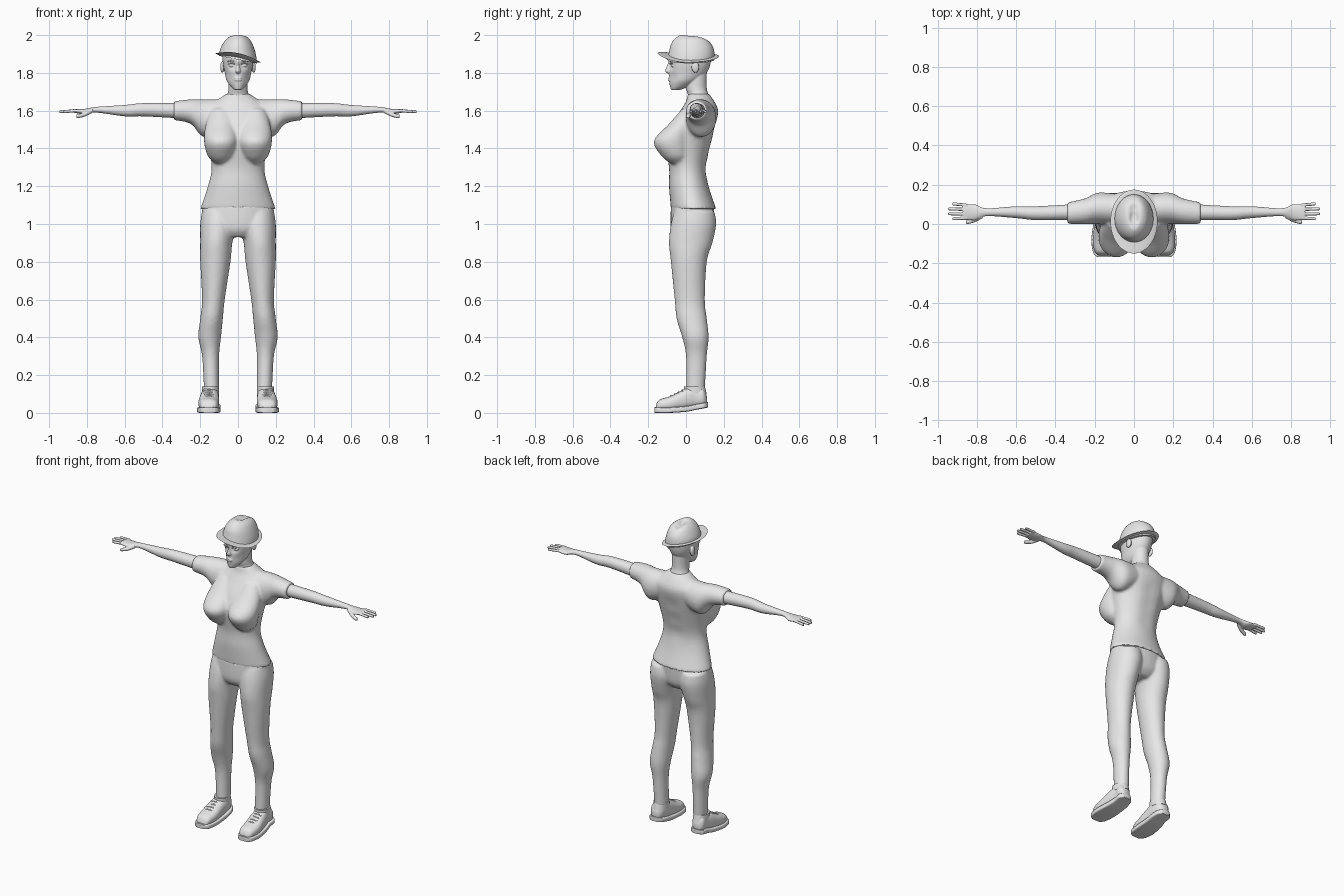
import bpy, bmesh, math
from mathutils import Vector

cube = bpy.data.objects.get("Cube")
if cube:
    bpy.data.objects.remove(cube)

grey = bpy.data.materials.new("plain_grey")
grey.use_nodes = True
grey.diffuse_color = (.8, .8, .8, 1)
grey.node_tree.nodes["Principled BSDF"].inputs["Base Color"].default_value = grey.diffuse_color


def blend(before, start, end, after, t):
    """Smooth interpolation between the rows start and end."""
    row = []
    for a, b, c, d in zip(before, start, end, after):
        leave, arrive = (c - a) / 2, (d - b) / 2
        ease = t * t * (3 - 2 * t)
        bend = t * (1 - t) * (leave * (1 - t) - arrive * t)
        row.append(b + (c - b) * ease + bend)
    return row


def loft(bm, axis, rows, sides=32, steps=5, power=2):
    """Skin rounded sections. Row: position on axis, then low and high bounds on the
    two other axes; a row of four has one half width for a symmetric first pair."""
    rows = [(row[0], -row[1], *row[1:]) if len(row) == 4 else row for row in rows]
    padded = [rows[0], *rows, rows[-1]]
    sections = []
    for before, start, end, after in zip(padded, rows, rows[1:], padded[3:]):
        sections += [blend(before, start, end, after, k / steps) for k in range(steps)]
    sections.append(rows[-1])
    rings, made = [], []
    for position, left, right, low, high in sections:
        ring = []
        for k in range(sides):
            angle = math.tau * k / sides
            c, s = math.cos(angle), math.sin(angle)
            u = math.copysign(abs(c) ** (2 / power), c)
            v = math.copysign(abs(s) ** (2 / power), s)
            point = [(left + right + u * (right - left)) / 2, (low + high + v * (high - low)) / 2]
            point.insert(axis, position)
            ring.append(bm.verts.new(point))
        rings.append(ring)
        made += ring
    for lower, upper in zip(rings, rings[1:]):
        for k in range(sides):
            j = (k + 1) % sides
            bm.faces.new((lower[k], lower[j], upper[j], upper[k]))
    bm.faces.new(rings[0])
    bm.faces.new(rings[-1])
    return made


def tube(bm, points, radius):
    """Round sideways limb through a few points, narrowed at its tip."""
    rows = []
    for x, y, z in points:
        rows.append((x, y - radius, y + radius, z - radius, z + radius))
    tip, half = points[-1], radius / 2
    rows.append((tip[0] + half, tip[1] - half, tip[1] + half, tip[2] - half, tip[2] + half))
    return loft(bm, 0, rows, sides=12, steps=3)


def push(verts, centre, radius, offset):
    """Soft sculpting push around a point."""
    for v in verts:
        distance = (v.co - Vector(centre)).length / radius
        v.co += Vector(offset) * math.exp(-distance * distance)


def ball(bm, centre, size):
    made = bmesh.ops.create_uvsphere(bm, u_segments=20, v_segments=12, radius=1)["verts"]
    for v in made:
        v.co = Vector(c + s * unit for c, s, unit in zip(centre, size, v.co))


def flip(verts, side):
    for v in verts:
        v.co.x *= side


def finish(name, bm, side=1, voxel=0, relax=0):
    """Turn the bmesh into an object, optionally fused into one skin."""
    flip(bm.verts, side)
    bmesh.ops.recalc_face_normals(bm, faces=bm.faces)
    mesh = bpy.data.meshes.new(name)
    bm.to_mesh(mesh)
    bm.free()
    mesh.materials.append(grey)
    mesh.shade_smooth()
    mesh.set_sharp_from_angle(angle=math.radians(50))
    obj = bpy.data.objects.new(name, mesh)
    bpy.context.collection.objects.link(obj)
    if voxel:
        fuse = obj.modifiers.new("fuse", 'REMESH')
        fuse.mode = 'VOXEL'
        fuse.voxel_size = voxel
        fuse.use_smooth_shade = True
        soften = obj.modifiers.new("soften", 'SMOOTH')
        soften.factor = .5
        soften.iterations = relax


# Shirt: torso with a spine groove, bust and short sleeves
bm = bmesh.new()
torso = loft(bm, 2, [
    (1.08, .2, -.08, .16), (1.2, .16, -.09, .12), (1.3, .14, -.09, .11), (1.43, .16, -.11, .14),
    (1.52, .18, -.08, .16), (1.6, .18, -.03, .17), (1.65, .12, 0, .15), (1.69, .06, .01, .12)])
for z in (1.3, 1.4, 1.5):
    push(torso, (0, .14, z), .05, (0, -.01, 0))
for side in (1, -1):
    bust = loft(bm, 2, [(1.32, .06, .12, -.08, 0), (1.36, .02, .16, -.13, .02),
                        (1.44, 0, .18, -.17, .03), (1.53, .01, .17, -.09, .05),
                        (1.61, .04, .14, -.02, .06)])
    sleeve = loft(bm, 0, [(.07, 0, .15, 1.5, 1.66), (.18, 0, .16, 1.46, 1.66),
                          (.25, 0, .13, 1.53, 1.66), (.34, 0, .11, 1.55, 1.65)])
    flip(bust + sleeve, side)
finish("shirt", bm, voxel=.008, relax=7)

# Trousers: pelvis and legs
bm = bmesh.new()
loft(bm, 2, [(.93, .1, -.05, .1), (.98, .18, -.08, .14), (1.1, .19, -.08, .15)])
for side in (1, -1):
    leg = loft(bm, 2, [
        (.12, .1, .18, 0, .1), (.3, .1, .19, 0, .11), (.4, .09, .21, -.02, .12),
        (.5, .08, .2, -.05, .11), (.6, .07, .19, -.06, .1), (.8, .04, .2, -.08, .11),
        (.9, .03, .2, -.09, .14), (1, .01, .2, -.08, .16), (1.07, .02, .19, -.06, .15)])
    flip(leg, side)
finish("trousers", bm, voxel=.008, relax=5)

for side, word in ((1, "left"), (-1, "right")):
    # Bare arm with palm, fingers and thumb
    bm = bmesh.new()
    loft(bm, 0, [(.32, .02, .1, 1.56, 1.64), (.5, .02, .09, 1.57, 1.64), (.6, .03, .09, 1.57, 1.63),
                 (.75, .04, .08, 1.59, 1.62), (.81, .02, .1, 1.58, 1.61), (.87, .02, .1, 1.59, 1.61)])
    for finger, reach in enumerate((.92, .94, .94, .92)):
        root = .03 + finger * .022
        spread = (finger - 1) * .003
        tube(bm, [(.85, root, 1.6), (reach, root + spread, 1.595)], .008)
    tube(bm, [(.77, .04, 1.6), (.81, .02, 1.58), (.85, .01, 1.57)], .011)
    finish(word + "_arm", bm, side, voxel=.0035, relax=3)

    # Shoe: one outline gives both the upper and the sole with its raised heel
    outline = [(-.16, .13, .18, .04), (-.14, .11, .2, .07), (-.08, .1, .21, .09),
               (0, .1, .2, .13), (.05, .1, .19, .14), (.09, .11, .19, .13), (.11, .13, .17, .09)]
    upper, sole = [], []
    for y, inner, outer, top in outline:
        lift = max(0, .2 * y + .006)
        upper.append((y, inner, outer, lift + .01, top))
        sole.append((y * 1.05, inner - .007, outer + .007, lift, lift + .03))
    bm = bmesh.new()
    loft(bm, 1, upper, power=2.4)
    loft(bm, 2, [(.1, .1, .19, -.01, .11), (.14, .1, .19, -.01, .1)])
    finish(word + "_shoe_upper", bm, side)
    bm = bmesh.new()
    loft(bm, 1, sole, power=6)
    finish(word + "_shoe_sole", bm, side)

    # Laces across the instep
    bm = bmesh.new()
    for k in range(4):
        y, z = k * .02 - .08, k * .01 + .09
        tube(bm, [(.13, y, z - .006), (.15, y, z), (.18, y, z - .006)], .004)
    finish(word + "_laces", bm, side)

# Head with neck, nose, lips, eyes and ears
bm = bmesh.new()
skull = loft(bm, 2, [
    (1.71, .02, -.08, -.03), (1.73, .04, -.085, .02), (1.76, .06, -.09, .07), (1.8, .07, -.09, .11),
    (1.85, .08, -.09, .13), (1.9, .08, -.085, .13), (1.95, .05, -.05, .1)], sides=64, steps=8)
loft(bm, 2, [(1.62, .09, 0, .13), (1.68, .06, .01, .12), (1.72, .05, 0, .11), (1.8, .05, 0, .11)])
loft(bm, 2, [(1.87, .007, -.09, -.06), (1.84, .008, -.1, -.06), (1.81, .015, -.11, -.06),
             (1.795, .01, -.095, -.06)], sides=16)
for side in (1, -1):
    push(skull, (side * .03, -.08, 1.84), .02, (0, .014, 0))
    push(skull, (side * .05, -.07, 1.77), .03, (0, .008, 0))
    push(skull, (side * .03, -.08, 1.87), .014, (0, -.006, 0))
    ball(bm, (side * .033, -.066, 1.84), (.016, .014, .01))
    ball(bm, (side * .083, .05, 1.83), (.011, .02, .03))
for z in (1.762, 1.772):
    ball(bm, (0, -.086, z), (.02, .009, .005))
finish("head", bm, voxel=.0035, relax=2)

# Eyelid and brow ridges
bm = bmesh.new()
for side in (1, -1):
    for z in (1.85, 1.865):
        ridge = tube(bm, [(.015, -.083, z - .004), (.034, -.083, z), (.053, -.07, z - .004)], .0025)
        flip(ridge, side)
finish("brows", bm)

# Hat crown, pinched on top and leaning at its base
bm = bmesh.new()
crown = loft(bm, 2, [
    (1.87, .1, -.1, .15), (1.91, .095, -.09, .15), (1.95, .08, -.08, .14), (1.98, .06, -.06, .12),
    (2, .03, -.03, .08), (2.003, .01, 0, .05)], sides=48, steps=6)
for y in (.02, .05, .08):
    push(crown, (0, y, 2), .024, (0, 0, -.016))
push(crown, (0, .13, 1.98), .04, (0, 0, -.012))
for v in crown:
    lean = min(max((1.98 - v.co.z) * 10, 0), 1)
    v.co.z = min(v.co.z - .2 * v.co.x * lean, 2)
finish("hat_crown", bm)

# Hat brim, tilted sideways and turned up at the front
bm = bmesh.new()
middle = (.08, -.08, .13)
brim = loft(bm, 2, [(1.87, *middle), (1.88, .12, -.15, .175), (1.89, *middle)], sides=48)
for v in brim:
    turn_up = 1.1 if v.co.y < 0 else .25
    v.co.z += turn_up * v.co.y ** 2 - .2 * v.co.x
finish("hat_brim", bm)
